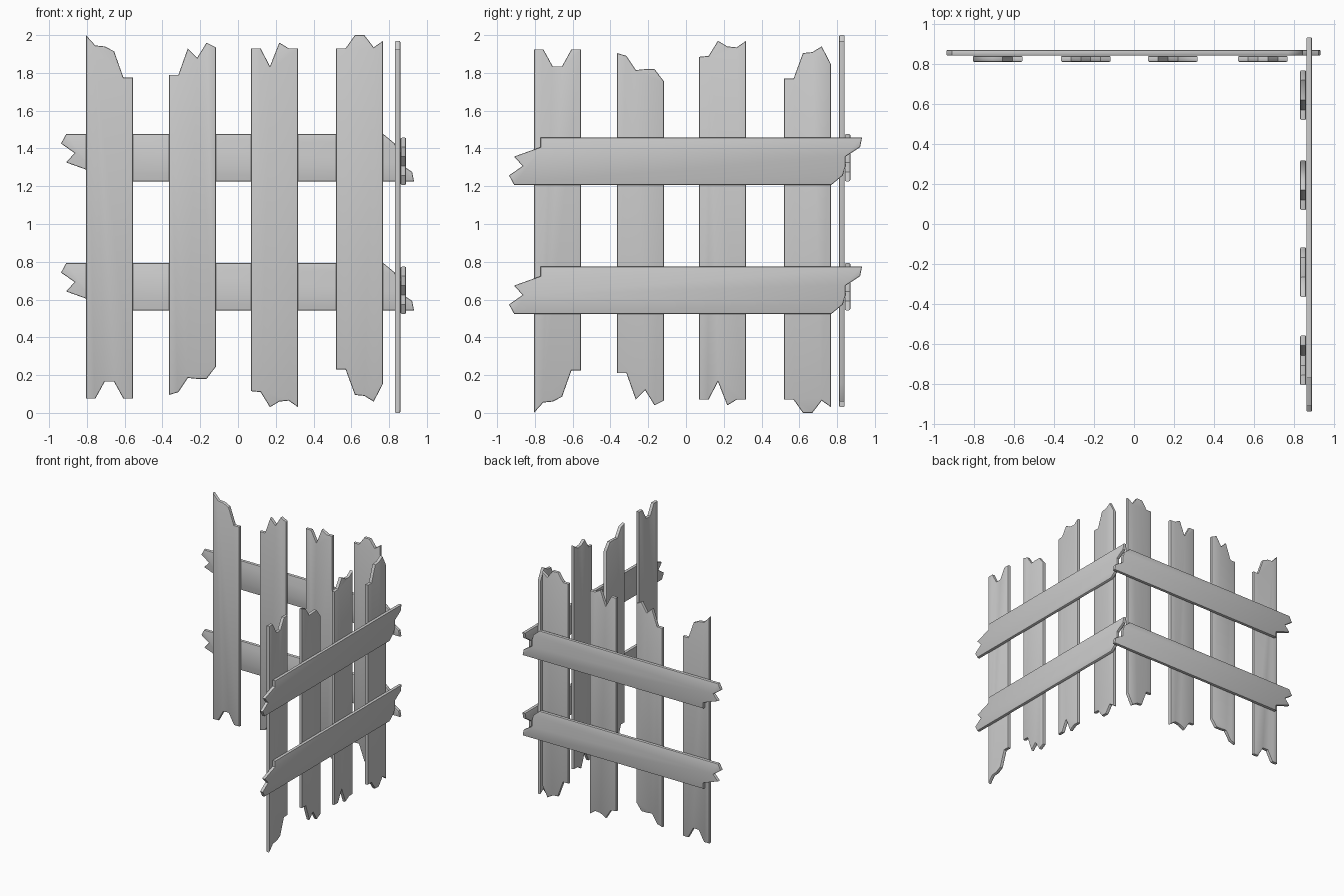
import bpy, bmesh
from mathutils import Matrix

if "Cube" in bpy.data.objects:
    bpy.data.objects.remove(bpy.data.objects["Cube"])

STEPS = 5          # splintered ends are cut in five equal steps
BEVEL = 0.007


def plank(name, start, width, lo, hi, d0, d1, matrix, upright=True):
    """Flat plank with jagged ends; lo/hi are the end positions across its width."""
    across = [start + width * i / STEPS for i in range(STEPS + 1)]
    outline = list(zip(across, lo)) + list(zip(across, hi))[::-1]
    if not upright:
        outline = [(b, a) for a, b in outline]
    bm = bmesh.new()
    face = bm.faces.new([bm.verts.new((x, d0, z)) for x, z in outline])
    ext = bmesh.ops.extrude_face_region(bm, geom=[face], use_keep_orig=True)
    moved = [v for v in ext["geom"] if isinstance(v, bmesh.types.BMVert)]
    bmesh.ops.translate(bm, verts=moved, vec=(0, d1 - d0, 0))
    bmesh.ops.recalc_face_normals(bm, faces=bm.faces)
    # round only the rims of the two broad faces
    rim = [e for e in bm.edges if abs(e.verts[0].co.y - e.verts[1].co.y) < 1e-5]
    bmesh.ops.bevel(bm, geom=rim, offset=BEVEL, segments=2, profile=0.5,
                    affect='EDGES', clamp_overlap=True)
    bm.transform(matrix)
    bmesh.ops.recalc_face_normals(bm, faces=bm.faces)
    mesh = bpy.data.meshes.new(name)
    bm.to_mesh(mesh)
    bm.free()
    ob = bpy.data.objects.new(name, mesh)
    bpy.context.collection.objects.link(ob)
    bpy.ops.object.select_all(action='DESELECT')
    ob.select_set(True)
    bpy.context.view_layer.objects.active = ob
    bpy.ops.object.shade_smooth_by_angle(angle=0.7)


# upright boards: left edge, bottom heights, top heights
BOARDS = [
    (-0.805, (.075, .075, .165, .165, .075, .075), (2.0, 1.945, 1.94, 1.915, 1.775, 1.775)),
    (-0.365, (.095, .11, .185, .18, .18, .245), (1.79, 1.79, 1.93, 1.88, 1.96, 1.935)),
    (0.07, (.115, .11, .03, .06, .065, .03), (1.93, 1.93, 1.835, 1.96, 1.93, 1.93)),
    (0.52, (.23, .23, .095, .09, .06, .155), (1.93, 1.93, 2.0, 2.0, 1.935, 1.97)),
]
# horizontal rails: end positions from the lower edge upward
RAIL_LEFT = (-.77, -.77, -.91, -.865, -.937, -.91)
RAIL_RIGHT = (.932, .922, .845, .845, .83, .77)


def fence_panel(prefix, matrix):
    for i, (left, lo, hi) in enumerate(BOARDS):
        plank(f"{prefix}_board_{i + 1}", left, 0.248, lo, hi, 0.81, 0.84, matrix)
    for label, z in (("lower", 0.543), ("upper", 1.226)):
        plank(f"{prefix}_{label}_rail", z, 0.25, RAIL_LEFT, RAIL_RIGHT,
              0.841, 0.87, matrix, upright=False)


# back panel, and the same panel turned upside down along the right side
fence_panel("back", Matrix.Identity(4))
fence_panel("right", Matrix(((0, 1, 0, 0.02), (1, 0, 0, 0), (0, 0, -1, 2.0), (0, 0, 0, 1))))
